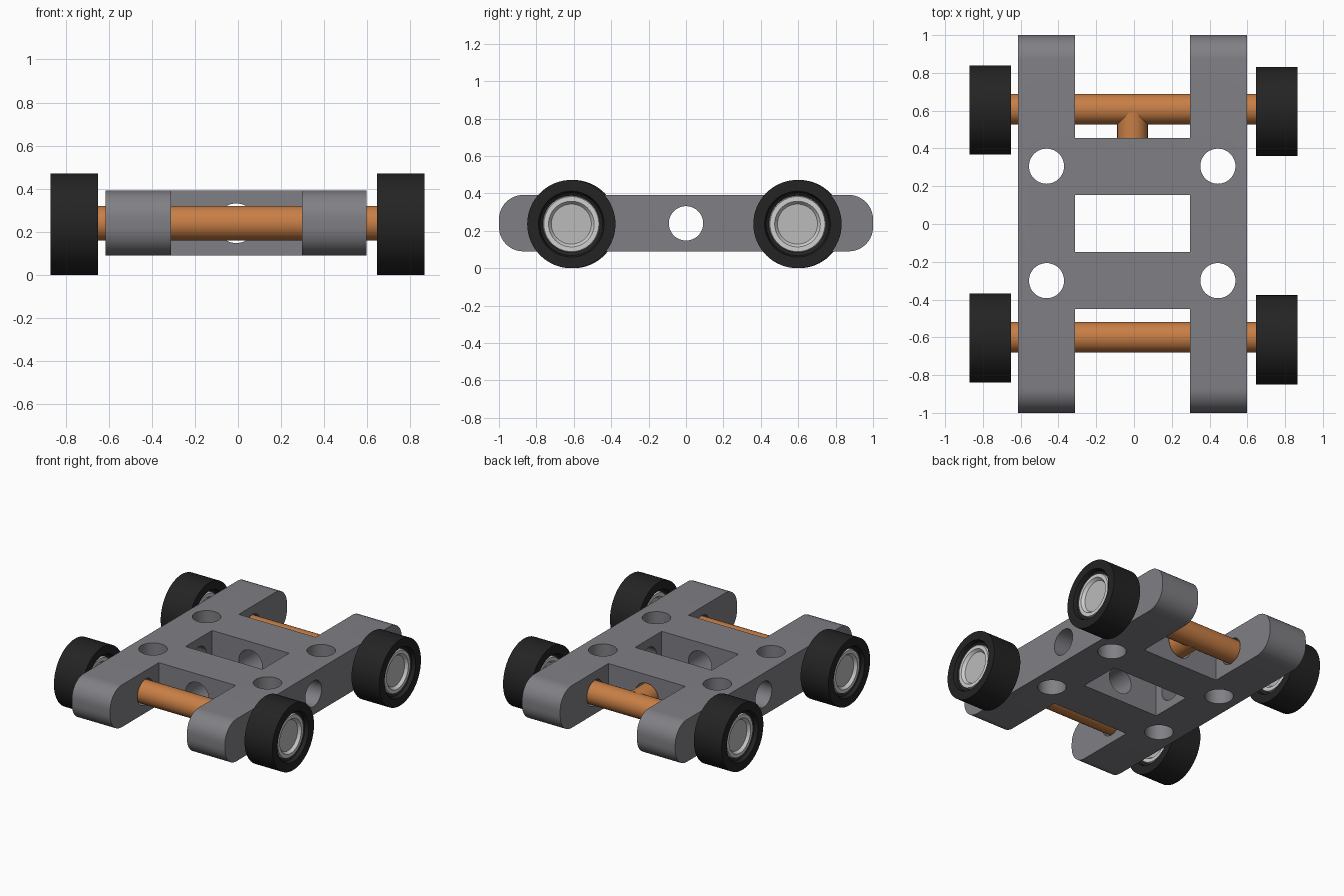
import bpy
import bmesh
import math
from mathutils import Matrix

cube = bpy.data.objects.get("Cube")
if cube:
    bpy.data.objects.remove(cube, do_unlink=True)


def material(name, rgb):
    mat = bpy.data.materials.new(name)
    mat.use_nodes = True
    mat.diffuse_color = (*rgb, 1)
    mat.node_tree.nodes["Principled BSDF"].inputs["Base Color"].default_value = (*rgb, 1)
    return mat


GREY = material("chassis grey", (0.215, 0.215, 0.235))
ORANGE = material("axle orange", (0.58, 0.21, 0.06))
BLACK = material("tyre black", (0.017, 0.017, 0.017))
SILVER = material("rim silver", (0.62, 0.62, 0.62))
HUB = material("hub grey", (0.5, 0.5, 0.5))

TURN = {"x": Matrix.Rotation(math.pi / 2, 4, "Y"),
        "y": Matrix.Rotation(math.pi / 2, 4, "X"),
        "z": Matrix.Identity(4)}
AXLE_Z = 0.24


def add_object(name, bm, *mats):
    bmesh.ops.recalc_face_normals(bm, faces=bm.faces)
    mesh = bpy.data.meshes.new(name)
    bm.to_mesh(mesh)
    bm.free()
    for mat in mats:
        mesh.materials.append(mat)
    obj = bpy.data.objects.new(name, mesh)
    bpy.context.collection.objects.link(obj)
    return obj


def smooth(obj, degrees=30):
    bpy.ops.object.select_all(action="DESELECT")
    obj.select_set(True)
    bpy.context.view_layer.objects.active = obj
    bpy.ops.object.shade_smooth_by_angle(angle=math.radians(degrees))


def cylinder(name, axis, centre, radius, length, mat=GREY):
    bm = bmesh.new()
    bmesh.ops.create_cone(bm, cap_ends=True, segments=48, radius1=radius,
                          radius2=radius, depth=length,
                          matrix=Matrix.Translation(centre) @ TURN[axis])
    return add_object(name, bm, mat)


def box(name, x0, x1, y0, y1, z0, z1):
    bm = bmesh.new()
    bmesh.ops.create_cube(bm, size=1)
    bmesh.ops.scale(bm, vec=(x1 - x0, y1 - y0, z1 - z0), verts=bm.verts)
    bmesh.ops.translate(bm, vec=((x0 + x1) / 2, (y0 + y1) / 2, (z0 + z1) / 2),
                        verts=bm.verts)
    return add_object(name, bm, GREY)


def cut(target, cutter):
    mod = target.modifiers.new("cut", "BOOLEAN")
    mod.operation = "DIFFERENCE"
    mod.solver = "EXACT"
    mod.object = cutter
    graph = bpy.context.evaluated_depsgraph_get()
    mesh = bpy.data.meshes.new_from_object(target.evaluated_get(graph))
    target.modifiers.clear()
    target.data = mesh
    bpy.data.objects.remove(cutter, do_unlink=True)


# Chassis: one slab with rounded ends
chassis = box("chassis", -0.615, 0.597, -1, 1, 0.09, 0.392)
bm = bmesh.new()
bm.from_mesh(chassis.data)
ends = [e for e in bm.edges
        if abs(e.verts[0].co.x - e.verts[1].co.x) > 0.5]
bmesh.ops.bevel(bm, geom=ends, offset=0.13, segments=10, profile=0.5,
                affect="EDGES")
bm.to_mesh(chassis.data)
bm.free()

# End notches and middle window leave two rails and two crossbars
for y0, y1 in ((-1.2, -0.45), (-0.148, 0.153), (0.455, 1.2)):
    cut(chassis, box("opening", -0.312, 0.296, y0, y1, -0.1, 0.6))

# Round holes: through the rails, through the crossbars, and at the joints
for y in (-0.6, 0, 0.607):
    cut(chassis, cylinder("side_hole", "x", (0, y, AXLE_Z), 0.092, 2))
cut(chassis, cylinder("crossbar_hole", "y", (-0.008, 0, AXLE_Z), 0.092, 1.6))
for x in (-0.463, 0.444):
    for y in (-0.3, 0.306):
        cut(chassis, cylinder("joint_hole", "z", (x, y, AXLE_Z), 0.093, 1))
smooth(chassis)

# Axles, and the peg joining the rear one to its crossbar
for name, y in (("front_axle", -0.6), ("rear_axle", 0.608)):
    smooth(cylinder(name, "x", (0, y, AXLE_Z), 0.081, 1.46, ORANGE))
smooth(cylinder("rear_peg", "y", (-0.008, 0.49, AXLE_Z), 0.081, 0.2, ORANGE))

# Wheel half profile as (radius, offset from mid-plane), with colour slots
TYRE_R = 0.236
PROFILE = [(0, 0.07), (0.107, 0.07), (0.122, 0.09), (0.147, 0.09),
           (0.152, 0.075), (0.168, 0.085), (0.176, 0.11), (TYRE_R, 0.11)]
SLOTS = [2, 1, 1, 1, 0, 0, 0]


def wheel(name, x, y):
    bm = bmesh.new()
    steps = 64
    points = PROFILE + [(r, -d) for r, d in reversed(PROFILE)]
    slots = SLOTS + [0] + SLOTS[::-1]
    verts = [bm.verts.new((d, r, 0)) for r, d in points]
    edges = [bm.edges.new(pair) for pair in zip(verts, verts[1:])]
    bmesh.ops.spin(bm, geom=verts + edges, cent=(0, 0, 0), axis=(1, 0, 0),
                   angle=math.tau, steps=steps, use_merge=False)
    bmesh.ops.remove_doubles(bm, verts=bm.verts, dist=1e-4)
    bmesh.ops.dissolve_degenerate(bm, edges=bm.edges, dist=1e-5)
    # Colour rings by their middle radius
    for face in bm.faces:
        radii = [math.hypot(v.co.y, v.co.z) for v in face.verts]
        middle = (min(radii) + max(radii)) / 2
        ring = next((i for i in range(len(SLOTS))
                     if PROFILE[i][0] < middle < PROFILE[i + 1][0]), None)
        face.material_index = 0 if ring is None else SLOTS[ring]
    bmesh.ops.translate(bm, vec=(x, y, TYRE_R), verts=bm.verts)
    smooth(add_object(name, bm, BLACK, SILVER, HUB))


wheel("front_right_wheel", -0.76, -0.603)
wheel("rear_right_wheel", -0.76, 0.604)
wheel("front_left_wheel", 0.756, -0.613)
wheel("rear_left_wheel", 0.756, 0.596)
